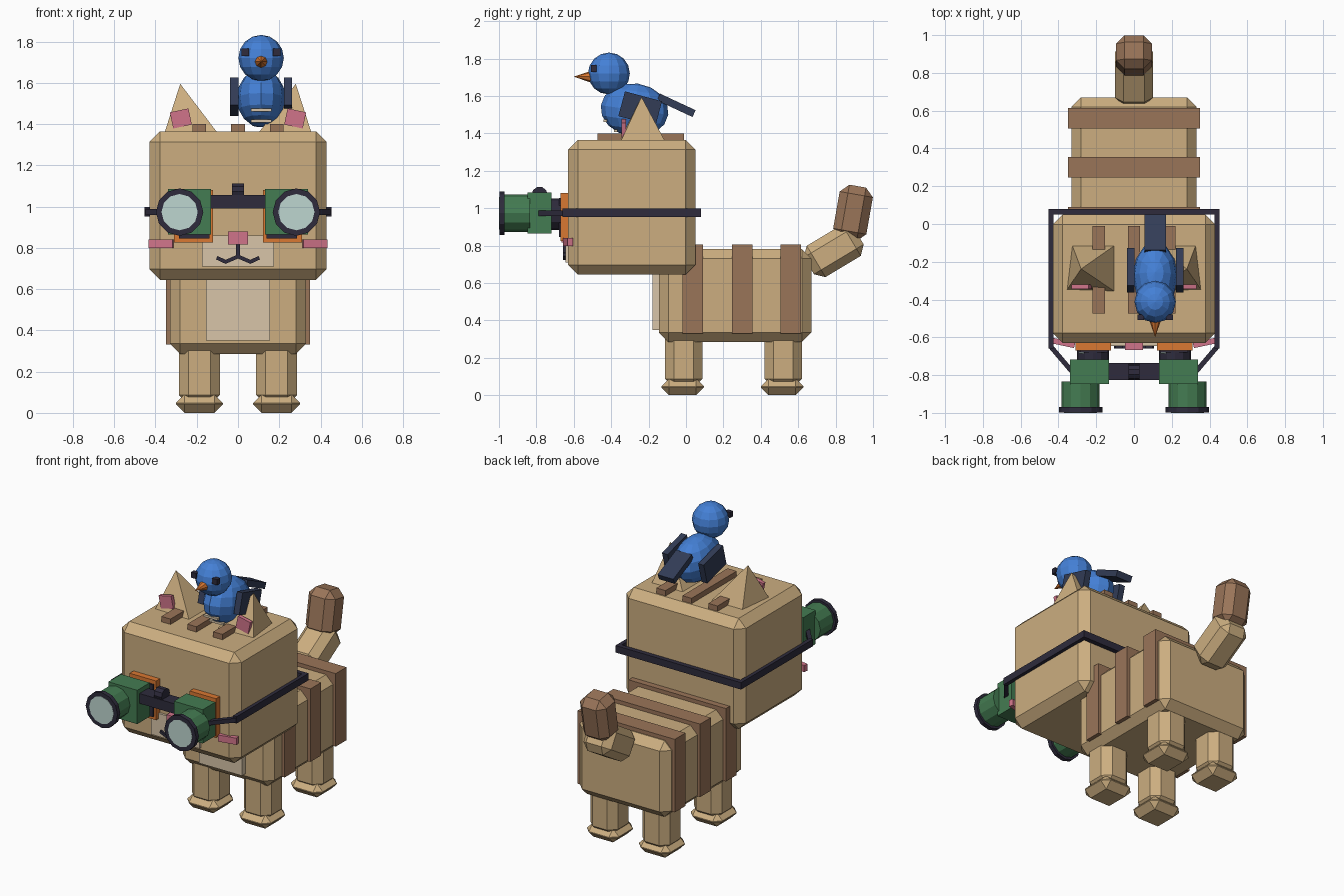
import bpy, bmesh, math
from mathutils import Matrix, Vector, Euler

if "Cube" in bpy.data.objects:
    bpy.data.objects.remove(bpy.data.objects["Cube"])


def mat(name, r, g, b):
    m = bpy.data.materials.new(name)
    lin = [((c / 255 + 0.055) / 1.055) ** 2.4 for c in (r, g, b)]
    m.diffuse_color = (*lin, 1)
    m.use_nodes = True
    m.node_tree.nodes["Principled BSDF"].inputs["Base Color"].default_value = m.diffuse_color
    return m


TAN = mat("tan fur", 204, 174, 128)
BROWN = mat("brown stripe", 154, 117, 89)
CREAM = mat("cream fur", 216, 197, 168)
PINK = mat("pink", 208, 116, 138)
ORANGE = mat("orange", 218, 120, 50)
GREEN = mat("green casing", 68, 124, 82)
DARK = mat("dark rubber", 46, 43, 60)
LENS = mat("pale glass", 190, 214, 208)
BLUE = mat("blue feathers", 68, 128, 214)
NAVY = mat("navy feathers", 50, 60, 86)


def finish(name, bm, m, loc=(0, 0, 0), rot=(0, 0, 0)):
    bmesh.ops.recalc_face_normals(bm, faces=bm.faces)
    me = bpy.data.meshes.new(name)
    bm.to_mesh(me)
    bm.free()
    me.materials.append(m)
    ob = bpy.data.objects.new(name, me)
    ob.location = loc
    ob.rotation_euler = [math.radians(a) for a in rot]
    bpy.context.collection.objects.link(ob)
    return ob


def box(name, m, loc, size, rot=(0, 0, 0), bevel=0):
    bm = bmesh.new()
    bmesh.ops.create_cube(bm, size=1)
    bmesh.ops.scale(bm, vec=size, verts=bm.verts)
    if bevel:
        bmesh.ops.bevel(bm, geom=bm.edges[:], offset=bevel, segments=1, affect='EDGES')
    return finish(name, bm, m, loc, rot)


def cyl(name, m, loc, r, depth, axis='y', sides=12, r2=None):
    bm = bmesh.new()
    bmesh.ops.create_cone(bm, cap_ends=True, segments=sides, radius1=r,
                          radius2=r if r2 is None else r2, depth=depth)
    return finish(name, bm, m, loc, (90, 0, 0) if axis == 'y' else (0, 90, 0))


def ball(name, m, loc, radii, rot=(0, 0, 0), seg=12, rings=8):
    bm = bmesh.new()
    bmesh.ops.create_uvsphere(bm, u_segments=seg, v_segments=rings, radius=1)
    bmesh.ops.scale(bm, vec=radii, verts=bm.verts)
    return finish(name, bm, m, loc, rot)


def bar(name, m, a, b, w, h):
    """Box running from a to b, w wide and h thick."""
    a, b = Vector(a), Vector(b)
    ob = box(name, m, (a + b) / 2, (w, h, (b - a).length))
    ob.rotation_euler = (b - a).to_track_quat('Z', 'Y').to_euler()
    return ob


# Body, chest and flank stripes
box("body", TAN, (0, 0.263, 0.533), (0.66, 0.815, 0.495), bevel=0.05)
box("chest_patch", CREAM, (0, -0.15, 0.505), (0.31, 0.06, 0.31))
for i, y in enumerate((0.035, 0.30, 0.56)):
    box(f"body_stripe_{i}", BROWN, (0, y, 0.568), (0.70, 0.11, 0.475))

# Legs and paws
for s in (-1, 1):
    for part, y in (("front", -0.012), ("rear", 0.52)):
        box(f"{part}_leg", TAN, (s * 0.187, y, 0.205), (0.2, 0.2, 0.33), bevel=0.047)
        box(f"{part}_paw", TAN, (s * 0.187, y - 0.006, 0.045), (0.228, 0.228, 0.09), bevel=0.042)

# Tail
box("tail_base", TAN, (0, 0.79, 0.772), (0.2, 0.31, 0.195), (31, 0, 0), bevel=0.045)
box("tail_tip", BROWN, (0, 0.893, 0.975), (0.19, 0.18, 0.29), (-10, 0, 0), bevel=0.045)

# Head and crown stripes
box("head", TAN, (0, -0.29, 1.005), (0.86, 0.68, 0.72), bevel=0.052)
for x in (-0.187, 0, 0.187):
    box("crown_stripe", BROWN, (x, -0.242, 1.37), (0.066, 0.465, 0.06))

# Ears: leaning four-sided pyramids
for s in (-1, 1):
    bm = bmesh.new()
    base = [bm.verts.new((s * x, y, 1.345)) for x, y in
            ((0.36, -0.355), (0.33, -0.105), (0.09, -0.105), (0.09, -0.365))]
    tip = bm.verts.new((s * 0.28, -0.238, 1.595))
    bm.faces.new(base)
    for i in range(4):
        bm.faces.new((base[i], base[(i + 1) % 4], tip))
    finish("ear", bm, TAN)
    box("inner_ear", PINK, (s * 0.277, -0.333, 1.427), (0.092, 0.024, 0.08), (0, s * 12, 0))

# Muzzle, nose, mouth and cheeks
box("muzzle", CREAM, (0, -0.63, 0.785), (0.35, 0.03, 0.15))
box("nose", PINK, (0, -0.648, 0.848), (0.095, 0.036, 0.064))
bar("mouth_middle", DARK, (0, -0.648, 0.82), (0, -0.648, 0.75), 0.02, 0.018)
for s in (-1, 1):
    bar("mouth_inner", DARK, (0, -0.648, 0.758), (s * 0.06, -0.648, 0.732), 0.02, 0.018)
    bar("mouth_outer", DARK, (s * 0.055, -0.648, 0.73), (s * 0.103, -0.648, 0.752), 0.02, 0.018)
    box("cheek", PINK, (s * 0.372, -0.63, 0.82), (0.118, 0.03, 0.043), (0, 0, s * 12))

# Eyes
for s in (-1, 1):
    box("eye", ORANGE, (s * 0.216, -0.648, 0.953), (0.19, 0.044, 0.255))
    box("pupil", DARK, (s * 0.212, -0.672, 0.95), (0.15, 0.016, 0.21))
    box("eye_glint", LENS, (s * 0.216 - 0.047, -0.681, 1.01), (0.055, 0.009, 0.055))

# Binoculars
for s in (-1, 1):
    cyl("eyecup", DARK, (s * 0.217, -0.695, 0.968), 0.085, 0.07)
    box("prism_housing", GREEN, (s * 0.236, -0.783, 0.975), (0.208, 0.13, 0.22))
    cyl("barrel", GREEN, (s * 0.283, -0.91, 0.973), 0.1, 0.15)
    cyl("lens_rim", DARK, (s * 0.283, -0.984, 0.973), 0.115, 0.028)
    cyl("lens", LENS, (s * 0.283, -0.996, 0.973), 0.088, 0.008)
box("bridge", DARK, (0, -0.78, 1.023), (0.27, 0.09, 0.065))
cyl("focus_wheel", DARK, (0, -0.783, 1.072), 0.043, 0.056, 'x', 10)

# Strap round the head
for s in (-1, 1):
    box("side_strap", DARK, (s * 0.439, -0.3, 0.975), (0.026, 0.72, 0.045))
    bar("front_strap", DARK, (s * 0.44, -0.65, 0.973), (s * 0.325, -0.785, 0.973), 0.026, 0.028)
box("rear_strap", DARK, (0, 0.065, 0.975), (0.905, 0.03, 0.045))

# Bird on the crown
BX = 0.112
ball("bird_body", BLUE, (BX, -0.275, 1.525), (0.118, 0.182, 0.142), (-8, 0, 0))
ball("bird_head", BLUE, (BX, -0.412, 1.72), (0.11, 0.112, 0.112))
cyl("bird_beak", ORANGE, (BX, -0.55, 1.703), 0.034, 0.10, 'y', 8, 0)
for z, y in ((1.468, -0.432), (1.415, -0.375)):
    box("belly_feather", CREAM, (BX, y, z), (0.1, 0.02, 0.014))
for s in (-1, 1):
    box("bird_eye", DARK, (BX + s * 0.076, -0.494, 1.747), (0.036, 0.03, 0.036))
    box("bird_wing", NAVY, (BX + s * 0.13, -0.245, 1.532), (0.04, 0.205, 0.137), (-15, 0, 0))
box("bird_tail", NAVY, (BX, -0.052, 1.55), (0.113, 0.21, 0.04), (-25, 0, 0))
